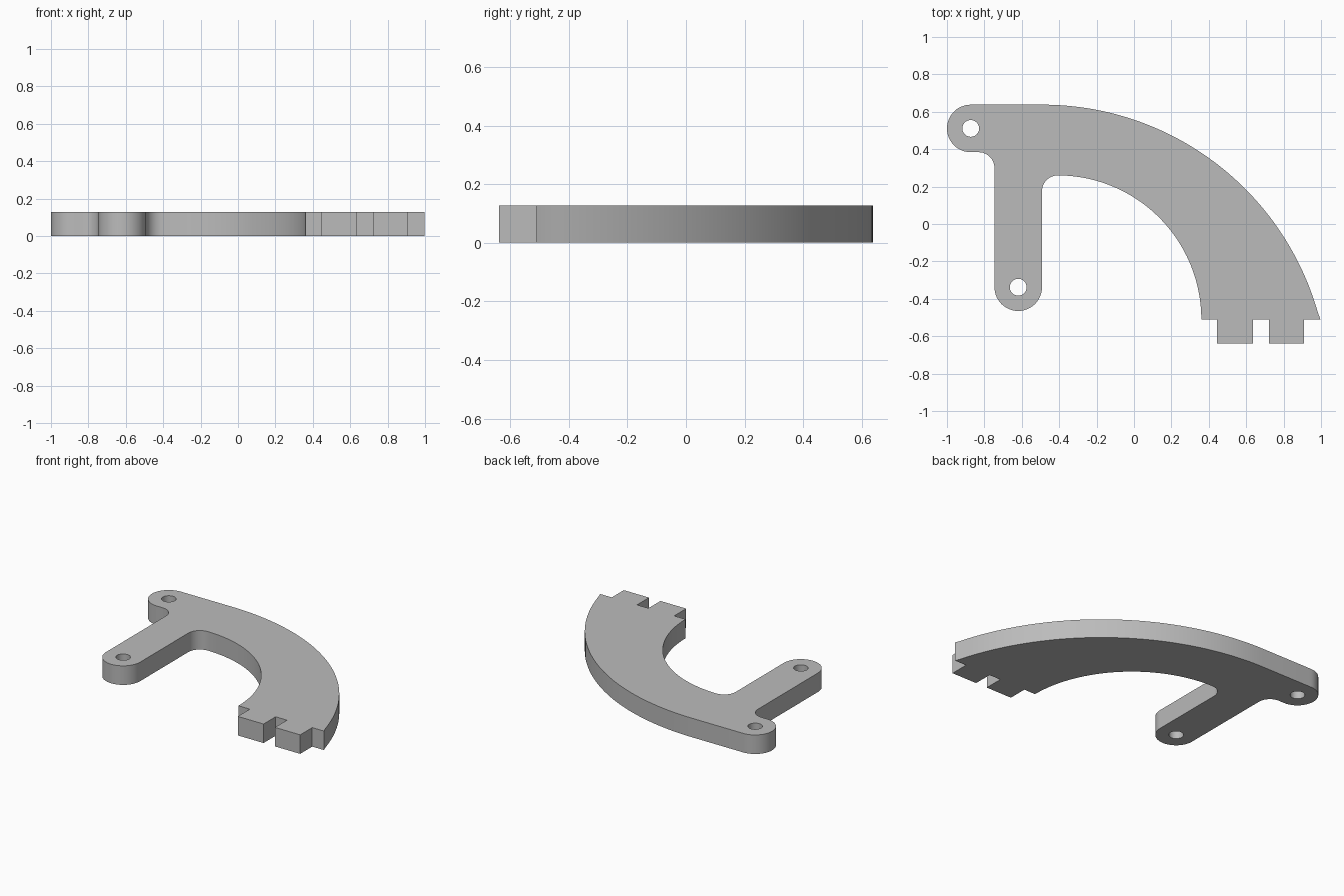
import bpy, bmesh
from math import cos, sin, radians, degrees, atan2, hypot

cube = bpy.data.objects.get("Cube")
if cube:
    bpy.data.objects.remove(cube, do_unlink=True)

THICK = 0.128
BOSS, HOLE, FILLET = 0.127, 0.045, 0.085
TOP, BASE, TAB = 0.638, -0.51, -0.638
UPPER = (-0.873, TOP - BOSS)
LOWER = (-0.619, -0.338)
LEG_L, LEG_R = LOWER[0] - BOSS, LOWER[0] + BOSS
INNER_R = 0.77
INNER = (-0.41, BASE)
OUTER = (-0.49, -0.894)
OUTER_R = TOP - OUTER[1]
TIP = (0.997, BASE)


def arc(centre, r, start, end, n):
    """Points along an arc, angles in degrees."""
    angles = [radians(start + (end - start) * i / n) for i in range(n + 1)]
    return [(centre[0] + r * cos(a), centre[1] + r * sin(a)) for a in angles]


# Outline, anticlockwise from the upper boss
tip_angle = degrees(atan2(TIP[1] - OUTER[1], TIP[0] - OUTER[0]))
boss_bottom = UPPER[1] - BOSS
outline = arc(UPPER, BOSS, 90, 270, 24)
outline += arc((LEG_L - FILLET, boss_bottom - FILLET), FILLET, 90, 0, 12)
outline += arc(LOWER, BOSS, 180, 360, 24)
crest = INNER[1] + INNER_R
outline += arc((LEG_R + FILLET, crest - FILLET), FILLET, 180, 90, 12)
outline += arc(INNER, INNER_R, 89, 0, 48)
for left, right in ((0.445, 0.637), (0.722, 0.91)):
    outline += [(left, BASE), (left, TAB), (right, TAB), (right, BASE)]
outline += [TIP]
outline += arc(OUTER, OUTER_R, tip_angle, 90, 56)[1:]

# Fill the outline around the two pin holes, then extrude it
bm = bmesh.new()
for loop in (outline, arc(UPPER, HOLE, 0, 345, 23), arc(LOWER, HOLE, 0, 345, 23)):
    verts = [bm.verts.new((x, y, 0)) for x, y in loop]
    for a, b in zip(verts, verts[1:] + verts[:1]):
        bm.edges.new((a, b))
bmesh.ops.remove_doubles(bm, verts=bm.verts[:], dist=0.0005)
bmesh.ops.triangle_fill(bm, use_beauty=True, edges=bm.edges[:], normal=(0, 0, 1))
result = bmesh.ops.extrude_face_region(bm, geom=bm.faces[:], use_keep_orig=True)
raised = [g for g in result["geom"] if isinstance(g, bmesh.types.BMVert)]
bmesh.ops.translate(bm, verts=raised, vec=(0, 0, THICK))
bmesh.ops.recalc_face_normals(bm, faces=bm.faces[:])

mesh = bpy.data.meshes.new("curved_arm_plate")
bm.to_mesh(mesh)
bm.free()
plate = bpy.data.objects.new("curved_arm_plate", mesh)
bpy.context.collection.objects.link(plate)

# Plain grey material
grey = bpy.data.materials.new("light_grey")
grey.use_nodes = True
colour = (0.5, 0.5, 0.5, 1)
grey.diffuse_color = colour
grey.node_tree.nodes["Principled BSDF"].inputs["Base Color"].default_value = colour
mesh.materials.append(grey)

# Smooth curved walls, sharp rims
bpy.ops.object.select_all(action="DESELECT")
plate.select_set(True)
bpy.context.view_layer.objects.active = plate
bpy.ops.object.shade_smooth_by_angle(angle=radians(30))
